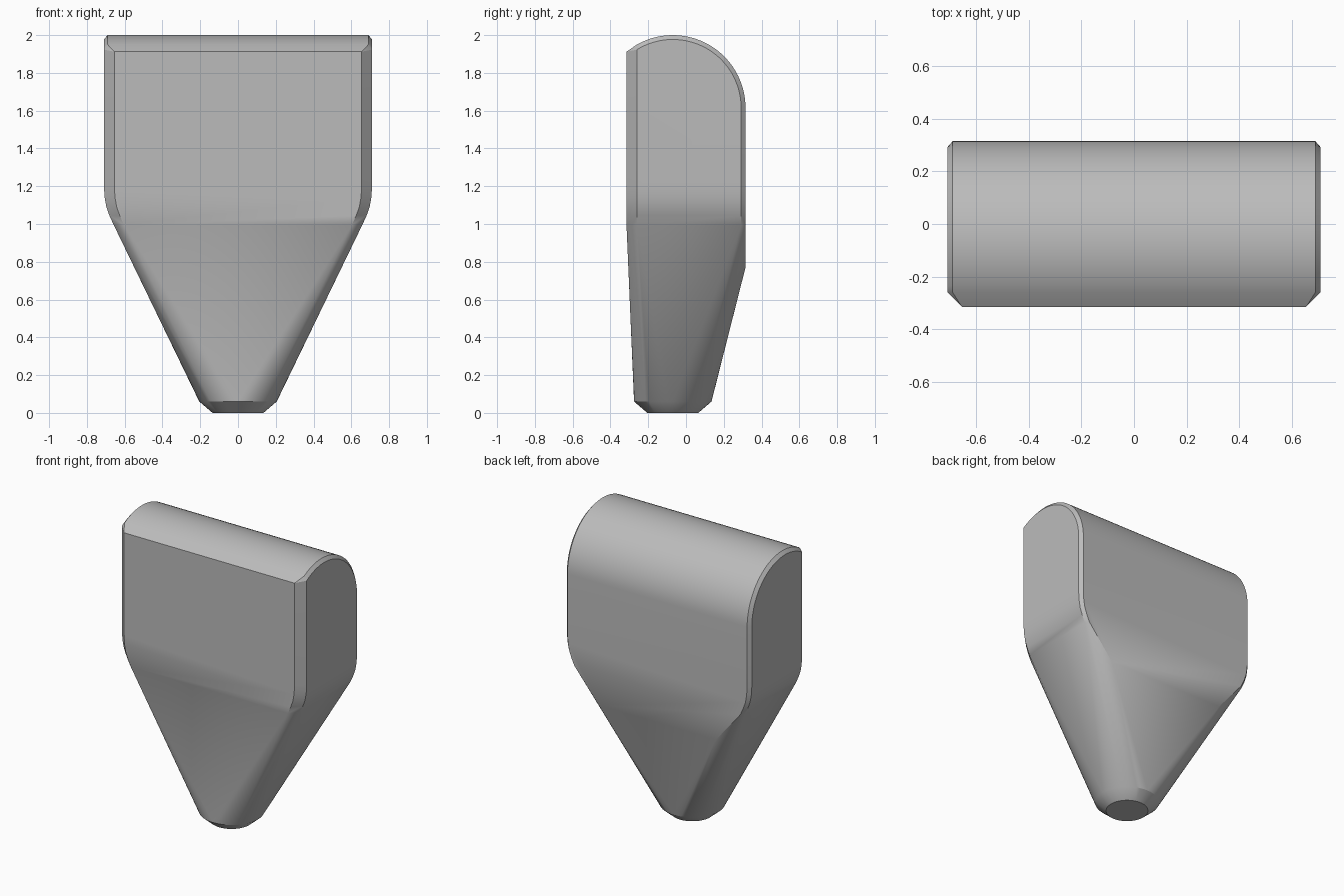
import bpy, bmesh, math

old = bpy.data.objects.get("Cube")
if old:
    bpy.data.objects.remove(old, do_unlink=True)

AXIS_Y = -0.07      # shared axis of the round top and the tip
FRONT, BACK = -0.315, 0.315


def material(name, value):
    mat = bpy.data.materials.new(name)
    mat.use_nodes = True
    color = (value, value, value, 1)
    mat.diffuse_color = color
    mat.node_tree.nodes["Principled BSDF"].inputs["Base Color"].default_value = color
    return mat


def crown(x, radius, front, steps=28):
    """Arc over the top, from the front edge round to the back."""
    start = math.acos((front - AXIS_Y) / radius)
    return [(x, AXIS_Y + radius * math.cos(start * (1 - i / steps)),
             1.615 + radius * math.sin(start * (1 - i / steps)))
            for i in range(steps + 1)]


def ring(radius, z, count=48):
    return [(radius * math.cos(math.tau * i / count),
             AXIS_Y + radius * math.sin(math.tau * i / count), z)
            for i in range(count)]


# Half of the outer shell: crown, bevelled edges and rounded shoulder
half = crown(0.69, 0.385, -0.26) + crown(0.71, 0.362, -0.26)
half += [(0.655, FRONT, 1.912)]
shoulder = [(0, 1.2), (0.004, 1.14), (0.013, 1.09), (0.029, 1.045), (0.052, 0.995)]
for inset, z in shoulder:
    half += [(0.71 - inset, -0.26, z), (0.71 - inset, 0.292, z),
             (0.655 - inset, FRONT, z), (0.69 - inset, BACK, z)]
half += [(0.45, BACK, 0.77)]

points = half + [(-x, y, z) for x, y, z in half]
# Round tip with a chamfered end
points += ring(0.205, 0.06) + ring(0.135, 0)

bm = bmesh.new()
for p in points:
    bm.verts.new(p)
hull = bmesh.ops.convex_hull(bm, input=bm.verts)
loose = {g for g in hull["geom_interior"] + hull["geom_unused"]
         if isinstance(g, bmesh.types.BMVert)}
bmesh.ops.delete(bm, geom=list(loose), context="VERTS")
bmesh.ops.dissolve_limit(bm, angle_limit=math.radians(0.3),
                         verts=bm.verts, edges=bm.edges)
bmesh.ops.recalc_face_normals(bm, faces=bm.faces)

mesh = bpy.data.meshes.new("tapered_body")
bm.to_mesh(mesh)
bm.free()
body = bpy.data.objects.new("tapered_body", mesh)
bpy.context.collection.objects.link(body)
mesh.materials.append(material("plain_grey", 0.5))

bpy.context.view_layer.objects.active = body
body.select_set(True)
bpy.ops.object.shade_smooth_by_angle(angle=math.radians(25))
